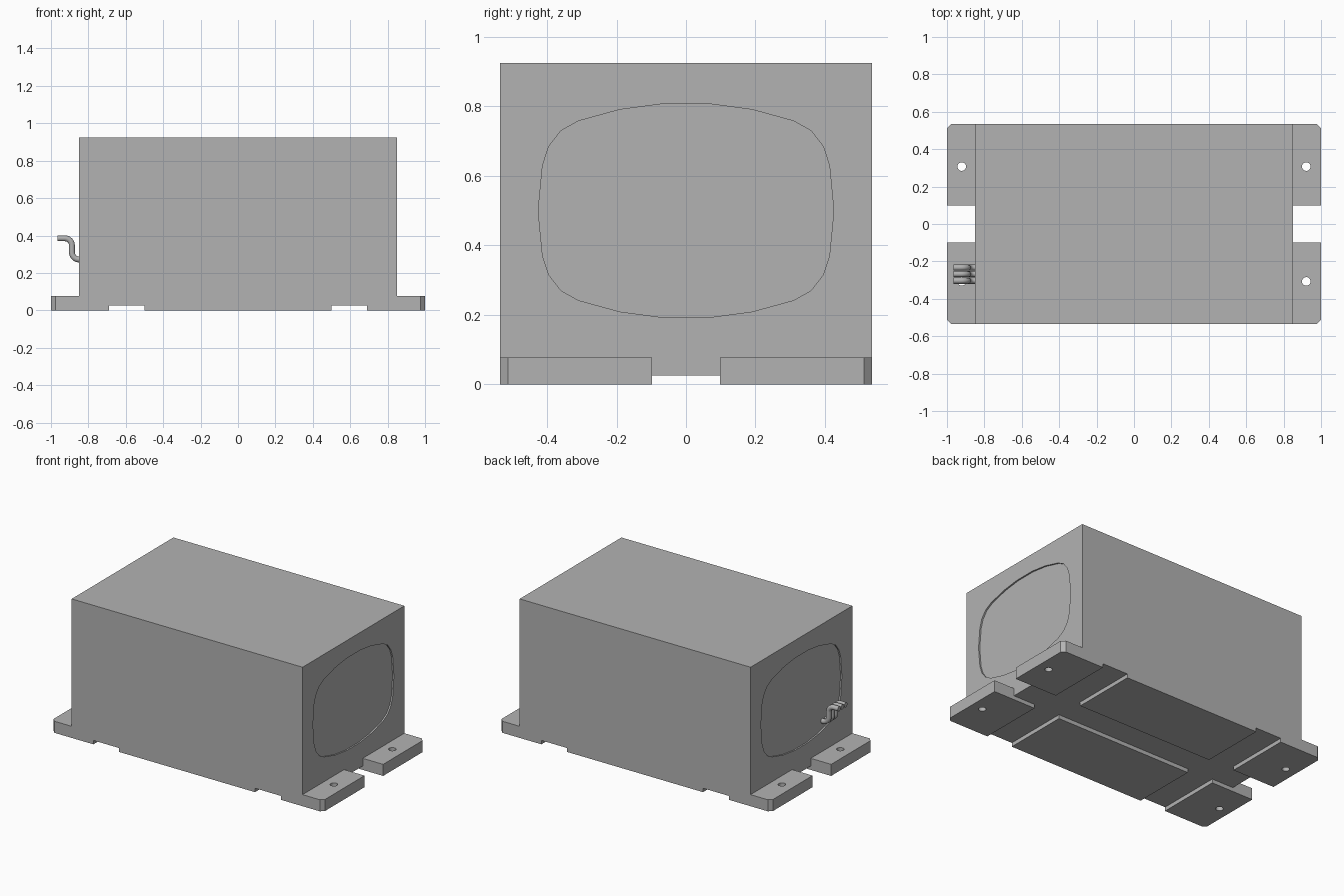
import bpy, bmesh, math
from mathutils import Vector

cube = bpy.data.objects.get("Cube")
if cube:
    bpy.data.objects.remove(cube, do_unlink=True)

HALF_Y = 0.535
END_X = 0.85

grey = bpy.data.materials.new("plain_grey")
grey.use_nodes = True
grey.diffuse_color = (0.45, 0.45, 0.45, 1)
grey.node_tree.nodes["Principled BSDF"].inputs["Base Color"].default_value = (0.45, 0.45, 0.45, 1)


def prism(name, outline, extrude, bevel_x=None):
    """Extrude a closed outline of 3D points along a vector."""
    bm = bmesh.new()
    face = bm.faces.new([bm.verts.new(p) for p in outline])
    moved = bmesh.ops.extrude_face_region(bm, geom=[face])["geom"]
    bmesh.ops.translate(bm, vec=Vector(extrude),
                        verts=[v for v in moved if isinstance(v, bmesh.types.BMVert)])
    if bevel_x:
        edges = [e for e in bm.edges
                 if all(abs(abs(v.co.x) - bevel_x) < 1e-4 for v in e.verts)
                 and abs(e.verts[0].co.z - e.verts[1].co.z) > 0.01]
        bmesh.ops.bevel(bm, geom=edges, offset=0.023, segments=1, affect='EDGES')
    bmesh.ops.recalc_face_normals(bm, faces=bm.faces[:])
    mesh = bpy.data.meshes.new(name)
    bm.to_mesh(mesh)
    bm.free()
    obj = bpy.data.objects.new(name, mesh)
    bpy.context.collection.objects.link(obj)
    return obj


def box(name, x0, x1, y0, y1, z0, z1):
    return prism(name, [(x0, y0, z0), (x1, y0, z0), (x1, y1, z0), (x0, y1, z0)], (0, 0, z1 - z0))


# Housing with mounting flanges and cross channels, extruded front to back
half = [(0.5, 0), (0.5, 0.026), (0.69, 0.026), (0.69, 0), (1, 0),
        (1, 0.077), (END_X, 0.077), (END_X, 0.925)]
profile = half + [(-x, z) for x, z in reversed(half)]
housing = prism("housing", [(x, -HALF_Y, z) for x, z in profile], (0, 2 * HALF_Y, 0), bevel_x=1)
housing.data.materials.append(grey)

# Cutters: lengthwise channel, flange notches, bolt holes, recessed end panels
cutters = [box("channel_cutter", -1.2, 1.2, -0.098, 0.098, -0.1, 0.026)]
quarter = [(0.425, 0.005), (0.413, 0.13), (0.395, 0.185), (0.36, 0.23),
           (0.31, 0.258), (0.19, 0.291), (0.07, 0.307)]
upper = quarter + [(-y, z) for y, z in reversed(quarter)]
panel = upper + [(-y, -z) for y, z in upper]
for side in (-1, 1):
    x0, x1 = sorted((side * END_X, side * 1.2))
    cutters.append(box("notch_cutter", x0, x1, -0.098, 0.098, -0.1, 0.2))
    cutters.append(prism("panel_cutter", [(side * (END_X - 0.01), y, 0.5 + z) for y, z in panel],
                         (side * 0.1, 0, 0)))
    for y in (-0.307, 0.307):
        ring = [(side * 0.921 + 0.023 * math.cos(a), y + 0.023 * math.sin(a), -0.1)
                for a in (math.tau * i / 24 for i in range(24))]
        cutters.append(prism("hole_cutter", ring, (0, 0, 0.3)))

for cutter in cutters:
    cutter.hide_render = True
    mod = housing.modifiers.new(cutter.name, 'BOOLEAN')
    mod.operation = 'DIFFERENCE'
    mod.solver = 'EXACT'
    mod.object = cutter
bpy.context.view_layer.update()
evaluated = housing.evaluated_get(bpy.context.evaluated_depsgraph_get())
result = bpy.data.meshes.new_from_object(evaluated)
housing.modifiers.clear()
housing.data = result
for cutter in cutters:
    bpy.data.objects.remove(cutter, do_unlink=True)


# S-shaped lead wires leaving one end
def arc(cx, cz, start, end, radius=0.038, steps=8):
    angles = (math.radians(start + (end - start) * i / steps) for i in range(steps + 1))
    return [(cx + radius * math.cos(a), cz + radius * math.sin(a)) for a in angles]


path = [(-0.965, 0.385)] + arc(-0.926, 0.347, 90, 0) + arc(-0.85, 0.31, 180, 270) + [(-0.835, 0.272)]
for index, y in enumerate((-0.233, -0.268, -0.303)):
    curve = bpy.data.curves.new("lead_wire", 'CURVE')
    curve.dimensions = '3D'
    curve.bevel_depth = 0.0165
    curve.bevel_resolution = 3
    curve.use_fill_caps = True
    spline = curve.splines.new('POLY')
    spline.points.add(len(path) - 1)
    for point, (x, z) in zip(spline.points, path):
        point.co = (x, y, z, 1)
    temp = bpy.data.objects.new("wire_path", curve)
    bpy.context.collection.objects.link(temp)
    bpy.context.view_layer.update()
    mesh = bpy.data.meshes.new_from_object(temp.evaluated_get(bpy.context.evaluated_depsgraph_get()))
    bpy.data.objects.remove(temp, do_unlink=True)
    wire = bpy.data.objects.new(f"lead_wire_{index + 1}", mesh)
    bpy.context.collection.objects.link(wire)
    mesh.materials.clear()
    mesh.materials.append(grey)
    bpy.ops.object.select_all(action='DESELECT')
    wire.select_set(True)
    bpy.context.view_layer.objects.active = wire
    bpy.ops.object.shade_smooth_by_angle(angle=math.radians(40))
    wire.select_set(False)
